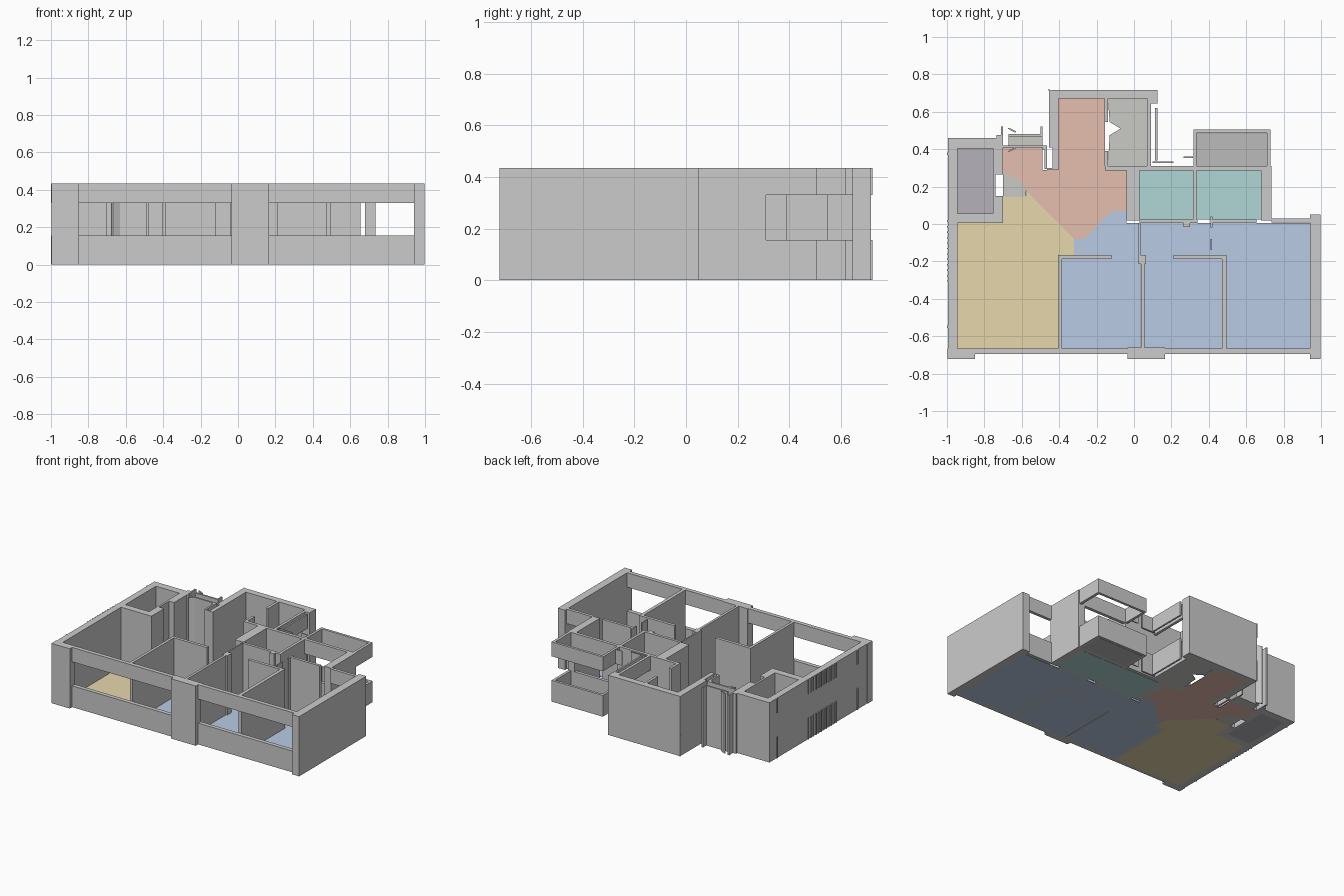
import bpy, bmesh, math

if "Cube" in bpy.data.objects:
    bpy.data.objects.remove(bpy.data.objects["Cube"])

H, SILL, HEAD = 0.435, 0.155, 0.33   # wall height, window sill, window head


def prism(name, pts, z0, z1, mat=None):
    bm = bmesh.new()
    f = bm.faces.new([bm.verts.new((x, y, z0)) for x, y in pts])
    ext = bmesh.ops.extrude_face_region(bm, geom=[f])
    bmesh.ops.translate(bm, vec=(0, 0, z1 - z0),
                        verts=[g for g in ext['geom'] if isinstance(g, bmesh.types.BMVert)])
    bmesh.ops.recalc_face_normals(bm, faces=bm.faces)
    me = bpy.data.meshes.new(name)
    bm.to_mesh(me)
    bm.free()
    ob = bpy.data.objects.new(name, me)
    bpy.context.collection.objects.link(ob)
    if mat:
        me.materials.append(mat)
    return ob


def rect(x0, x1, y0, y1):
    return [(x0, y0), (x1, y0), (x1, y1), (x0, y1)]


def wall(name, *r):
    prism(name, rect(*r), 0, H)


def band(name, *r):
    # window strip: sill wall below, lintel above, open between
    prism(name + "_sill", rect(*r), 0, SILL)
    prism(name + "_lintel", rect(*r), HEAD, H)


def colour(name, *c):
    m = bpy.data.materials.new(name)
    m.diffuse_color = (*c, 1)
    m.use_nodes = True
    m.node_tree.nodes["Principled BSDF"].inputs["Base Color"].default_value = m.diffuse_color
    return m


yellow = colour("living_yellow", .80, .68, .41)
blue = colour("bedroom_blue", .48, .60, .78)
orange = colour("hall_orange", .79, .52, .43)
teal = colour("bath_teal", .43, .68, .66)
stone = colour("lobby_grey", .59, .60, .56)
purple = colour("shaft_purple", .46, .45, .49)
grey = colour("balcony_grey", .50, .50, .50)


def floor(name, pts, mat):
    prism(name, pts, 0, 0.004, mat)


# door swing arc next to the living room
arc = [(-0.70 + 0.125 * math.cos(a), 0.145 + 0.125 * math.sin(a))
       for a in [math.radians(15 * i) for i in range(7)]]

# floors
floor("living_floor", [(-.945, -.665), (-.405, -.665), (-.405, -.165), (-.32, -.165),
                       (-.32, -.08), (-.575, .175), (-.575, .145), (-.70, .145),
                       (-.70, .005), (-.945, .005)], yellow)
floor("hall_floor", [(-.70, .41), (-.49, .41), (-.49, .29), (-.405, .29), (-.405, .67),
                     (-.155, .67), (-.155, .29), (-.04, .29), (-.04, .07), (-.12, .07),
                     (-.265, -.08), (-.32, -.08), (-.575, .175)] + arc[1:], orange)
floor("door_swing_floor", [(-.70, .145)] + arc, stone)
floor("corridor_floor", [(-.32, -.08), (-.265, -.08), (-.12, .07), (-.04, .07), (-.04, .005),
                         (.94, .005), (.94, -.665), (.495, -.665), (.495, -.165),
                         (-.32, -.165)], blue)
floor("bedroom_floor_left", rect(-.385, .035, -.665, -.185), blue)
floor("bedroom_floor_right", rect(.055, .47, -.665, -.185), blue)
floor("door_strip_left", rect(-.12, .025, -.185, -.165), blue)
floor("door_strip_right", rect(.065, .21, -.185, -.165), blue)
floor("bath_floor_left", rect(.03, .315, .025, .285), teal)
floor("bath_floor_right", rect(.335, .68, .025, .285), teal)
floor("lobby_floor", [(-.14, .31), (.07, .31), (.07, .67), (-.14, .67), (-.13, .545),
                      (-.072, .51), (-.13, .475)], stone)
floor("shaft_floor", rect(-.945, -.755, .055, .405), purple)
floor("balcony_floor", rect(.335, .71, .31, .485), grey)
floor("nook_floor", rect(-.67, -.49, .42, .468), stone)

# outer walls and front piers
for n, r in {
    "left_wall": (-.994, -.945, -.665, .46),
    "front_pier_left": (-.998, -.85, -.722, -.665),
    "front_pier_middle": (-.035, .165, -.722, -.66),
    "front_pier_right": (.94, .998, -.722, -.665),
    "right_wall": (.94, .998, -.665, .05),
    "bath_right_wall": (.68, .735, .02, .31),
    "shaft_back_wall": (-.945, -.70, .405, .46),
    "shaft_front_wall": (-.945, -.70, .005, .055),
    "shaft_side_wall": (-.755, -.74, .055, .405),
    "shaft_side_lower": (-.74, -.70, .055, .15),
    "shaft_side_upper": (-.74, -.70, .265, .405),
    "shaft_back_stub": (-.735, -.70, .46, .475),
    "block_back_wall": (-.455, .125, .67, .717),
    "block_left_wall": (-.455, -.405, .41, .67),
    "block_left_lower": (-.435, -.405, .29, .41),
    "block_right_corner": (.07, .125, .645, .67),
}.items():
    wall(n, *r)

# window strips
for n, r in {
    "front_window_left": (-.85, -.035, -.695, -.665),
    "front_window_right": (.165, .94, -.695, -.665),
    "back_window_right": (.735, .94, .008, .03),
    "lobby_window_inner": (.07, .09, .31, .645),
    "lobby_window_outer": (.113, .125, .34, .62),
    "bath_window": (.335, .68, .287, .31),
    "balcony_left": (.317, .335, .31, .505),
    "balcony_back": (.335, .71, .487, .505),
    "balcony_right": (.71, .73, .31, .505),
    "bath_ledge_left": (.10, .21, .325, .335),
    "bath_ledge_right": (.265, .315, .352, .36),
    "block_corner_strip": (-.457, -.452, .712, .722),
}.items():
    band(n, *r)

# inner walls
for n, r in {
    "living_partition": (-.405, -.385, -.665, -.165),
    "bedroom_left_door_wall": (-.385, -.12, -.187, -.165),
    "bedroom_partition": (.037, .055, -.665, -.215),
    "bedroom_partition_end": (.025, .065, -.215, -.165),
    "bedroom_right_partition": (.47, .495, -.665, -.165),
    "bedroom_right_door_wall": (.21, .47, -.187, -.165),
    "corridor_screen": (.025, .035, -.165, .005),
    "hall_bath_wall": (-.04, .03, .02, .31),
    "bath_back_wall": (.03, .335, .287, .31),
    "hall_lobby_sill_wall": (-.155, -.04, .287, .31),
    "bath_divider": (.315, .335, .025, .287),
    "bath_front_wall_left": (.03, .34, .005, .025),
    "bath_front_wall_right": (.41, .655, .005, .025),
    "bath_door_jamb": (.41, .42, -.02, .04),
    "bath_door_leaf": (.41, .418, -.14, -.08),
    "bath_duct": (.265, .30, -.015, .005),
    "lobby_wall_lower": (-.157, -.138, .31, .39),
    "lobby_wall_upper": (-.157, -.138, .545, .67),
    "nook_back_wall": (-.67, -.49, .468, .48),
    "nook_front_wall": (-.70, -.49, .408, .42),
    "nook_right_post": (-.50, -.49, .48, .52),
    "nook_left_post": (-.712, -.70, .475, .52),
    "nook_side_wall": (-.49, -.465, .395, .42),
    "hall_side_wall": (-.478, -.465, .295, .395),
    "hall_side_return": (-.465, -.435, .29, .30),
}.items():
    wall(n, *r)

# half-open door leaves in the entry nook
prism("nook_door_leaf", [(-.675, .51), (-.668, .515), (-.63, .495), (-.635, .488)], 0, H)
prism("nook_door_leaf_lower", [(-.675, .39), (-.668, .385), (-.63, .405), (-.637, .41)], 0, H)

# small ribs on the left outer wall
for i, y in enumerate([-.55, .375] + [-.305 + .029 * k for k in range(12)]):
    d = .007 if i > 1 else .012
    band("left_rib_%d" % i, -1.0, -.994, y - d / 2, y + d / 2)
